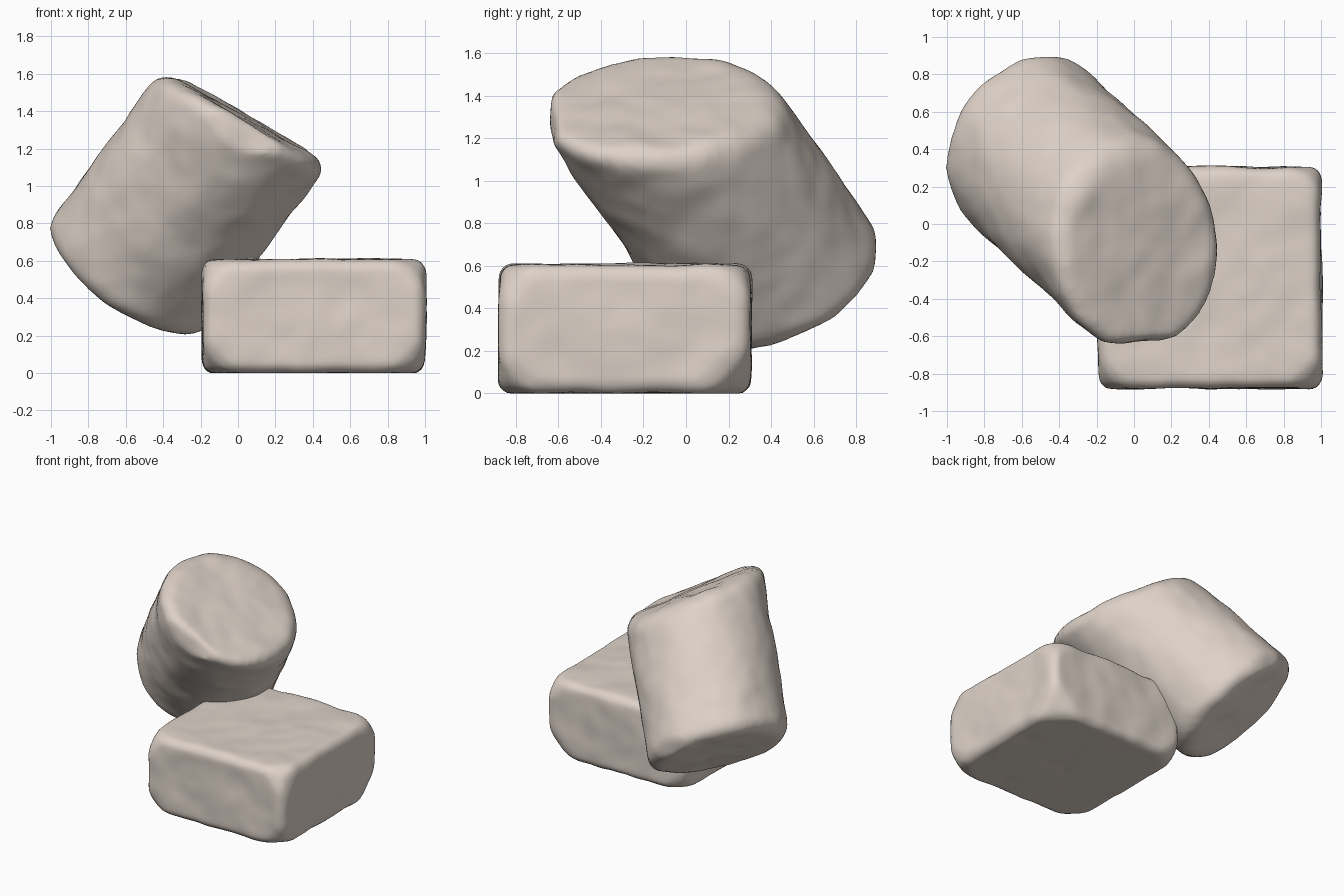
import bpy, bmesh, math
from mathutils import Vector, noise

if "Cube" in bpy.data.objects:
    bpy.data.objects.remove(bpy.data.objects["Cube"])

mat = bpy.data.materials.new("pale_beige")
mat.diffuse_color = (0.73, 0.645, 0.58, 1)
mat.use_nodes = True
mat.node_tree.nodes["Principled BSDF"].inputs["Base Color"].default_value = mat.diffuse_color


def finish(name, bm, bevel, bump, seed):
    """Round the edges, remesh evenly and add a slightly lumpy surface."""
    bmesh.ops.recalc_face_normals(bm, faces=bm.faces[:])
    me = bpy.data.meshes.new(name)
    bm.to_mesh(me)
    bm.free()
    ob = bpy.data.objects.new(name, me)
    bpy.context.collection.objects.link(ob)
    if bevel:
        b = ob.modifiers.new("round", 'BEVEL')
        b.width, b.segments, b.limit_method = bevel, 4, 'ANGLE'
        b.angle_limit = math.radians(25)
    r = ob.modifiers.new("even", 'REMESH')
    r.mode, r.voxel_size = 'VOXEL', 0.025
    s = ob.modifiers.new("soften", 'SMOOTH')
    s.iterations = 5
    dg = bpy.context.evaluated_depsgraph_get()
    new = bpy.data.meshes.new_from_object(ob.evaluated_get(dg))
    ob.modifiers.clear()
    ob.data = new
    new.name = name
    normals = [v.normal.copy() for v in new.vertices]
    for v, n in zip(new.vertices, normals):
        k = noise.noise(v.co * 3.5 + Vector((seed, 0, 0)))
        k += 0.4 * noise.noise(v.co * 8 + Vector((0, seed, 0)))
        v.co += n * k * bump
        v.co.z = max(v.co.z, 0)
    new.materials.clear()
    new.materials.append(mat)
    new.polygons.foreach_set("use_smooth", [True] * len(new.polygons))
    new.update()
    return ob


def trim(bm, co, no):
    """Slice off everything beyond a plane and cap the cut."""
    cut = bmesh.ops.bisect_plane(bm, geom=bm.verts[:] + bm.edges[:] + bm.faces[:],
                                 plane_co=Vector(co), plane_no=Vector(no).normalized(),
                                 clear_outer=True)
    edges = [e for e in cut["geom_cut"] if isinstance(e, bmesh.types.BMEdge)]
    if edges:
        bmesh.ops.holes_fill(bm, edges=edges, sides=0)


# Lower block: a box with trimmed corners, one of them trimmed deeper
bm = bmesh.new()
bmesh.ops.create_cube(bm, size=1)
for v in bm.verts:
    v.co = Vector((0.405 + v.co.x * 1.19, -0.287 + v.co.y * 1.185, 0.302 + v.co.z * 0.608))
bmesh.ops.bevel(bm, geom=bm.verts[:], offset=0.15, offset_type='OFFSET',
                segments=1, profile=0.5, affect='VERTICES')
corner = Vector((1.0, 0.305, 0.0))
for v in bm.verts:
    if (v.co - corner).length < 0.27:
        v.co = corner + (v.co - corner) * 1.5
finish("lower_block", bm, 0.075, 0.012, 3.0)

# Leaning drum: a tilted cylinder, rounded rims, ends cut at their own angles
low, high = Vector((-0.61, 0.46, 0.495)), Vector((0.035, -0.145, 1.37))
axis = (high - low).normalized()
u = axis.orthogonal().normalized()
w = axis.cross(u)
N, R, B = 48, 0.51, 0.10


def ring(bm, centre, normal, inset, drop):
    verts = []
    for i in range(N):
        a = 2 * math.pi * i / N
        p = low + (u * math.cos(a) + w * math.sin(a)) * (R - inset)
        rise = (centre - p).dot(normal) / axis.dot(normal)
        verts.append(bm.verts.new(p + axis * (rise + drop)))
    return verts


bm = bmesh.new()
steps = [math.pi / 2 * k / 4 for k in range(5)]
low_n, high_n = Vector((0.54, -0.36, 0.76)), Vector((0.49, -0.04, 0.87))
rings = [ring(bm, low, low_n, B * (1 - math.sin(t)), B * (1 - math.cos(t))) for t in steps]
rings += [ring(bm, high, high_n, B * (1 - math.cos(t)), -B * (1 - math.sin(t))) for t in steps]
for r0, r1 in zip(rings, rings[1:]):
    for i in range(N):
        j = (i + 1) % N
        bm.faces.new((r0[i], r0[j], r1[j], r1[i]))
bm.faces.new(rings[0])
bm.faces.new(rings[-1])
# Flatten the overhanging front lip, and the back bottom rim
trim(bm, (0.03, -0.625, 1.28), (0.1, -0.9, 0.12))
trim(bm, (-0.5, 0.885, 0.7), (-0.1, 0.9, -0.1))
finish("leaning_drum", bm, 0, 0.014, 11.0)
